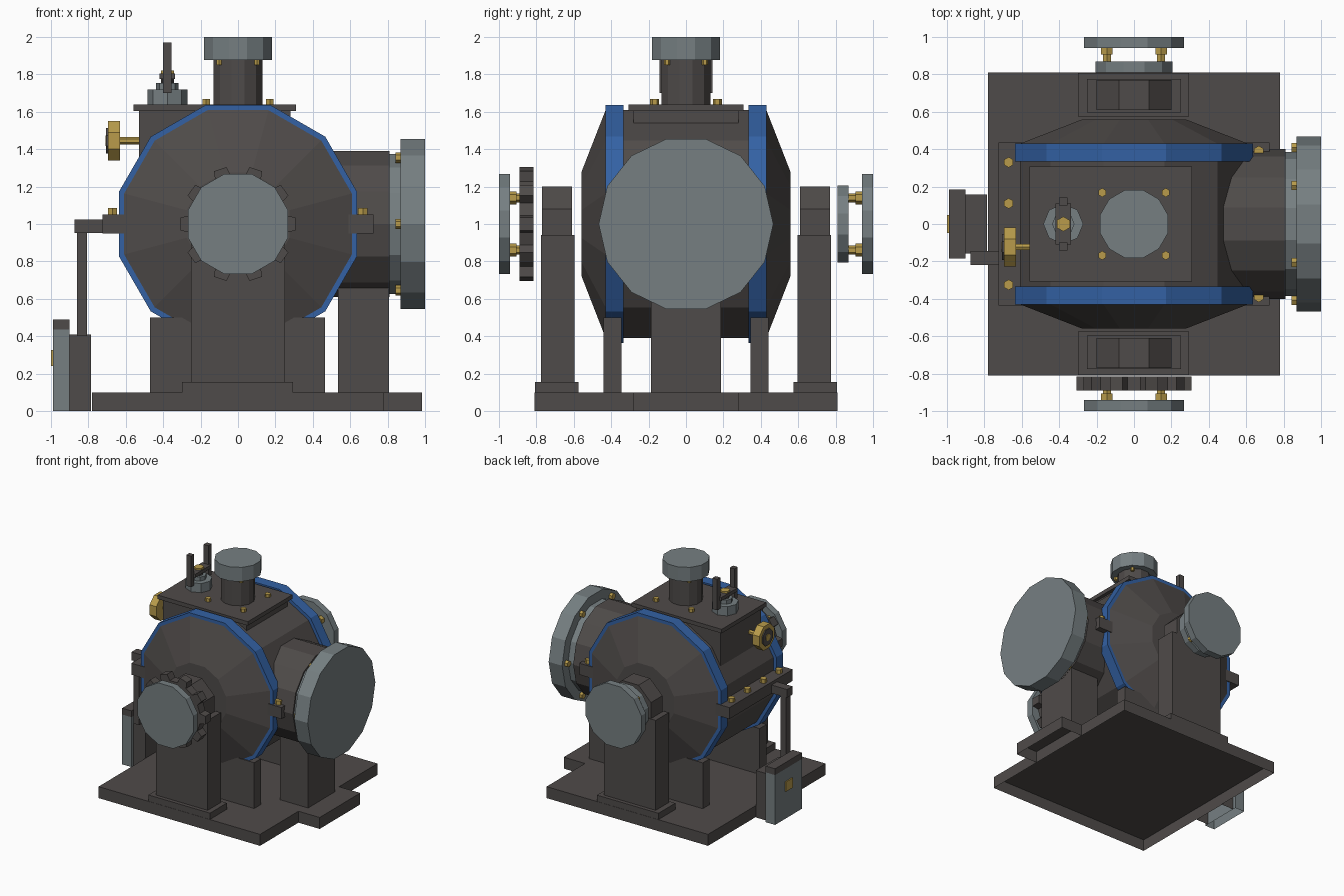
import bpy, bmesh, math

if "Cube" in bpy.data.objects:
    bpy.data.objects.remove(bpy.data.objects["Cube"])

def material(name, rgb):
    m = bpy.data.materials.new(name)
    m.diffuse_color = (*rgb, 1)
    m.use_nodes = True
    m.node_tree.nodes["Principled BSDF"].inputs["Base Color"].default_value = m.diffuse_color
    return m

IRON = material("dark_iron", (0.078, 0.070, 0.067))
STEEL = material("grey_steel", (0.180, 0.212, 0.222))
BLUE = material("blue_paint", (0.033, 0.120, 0.370))
BRASS = material("brass", (0.480, 0.330, 0.070))
FLAT = 15  # turns a 12-gon so a flat side faces up
MAP = {"x": lambda u, v, p: (p, u, v),
       "y": lambda u, v, p: (u, p, v),
       "z": lambda u, v, p: (u, v, p)}

def loft(name, mat, axis, rings, open_start=False):
    """rings: list of (position along axis, [(u, v), ...])"""
    bm = bmesh.new()
    rows = [[bm.verts.new(MAP[axis](u, v, p)) for u, v in pts] for p, pts in rings]
    n = len(rows[0])
    for a, b in zip(rows, rows[1:]):
        for i in range(n):
            j = (i + 1) % n
            bm.faces.new((a[i], a[j], b[j], b[i]))
    bm.faces.new(rows[-1])
    start = bm.faces.new(rows[0])
    bmesh.ops.recalc_face_normals(bm, faces=bm.faces)
    if open_start:
        bm.faces.remove(start)
    me = bpy.data.meshes.new(name)
    bm.to_mesh(me)
    bm.free()
    me.materials.append(mat)
    ob = bpy.data.objects.new(name, me)
    bpy.context.collection.objects.link(ob)
    return ob

def box(name, mat, x0, x1, y0, y1, z0, z1, open_bottom=False):
    pts = [(x0, y0), (x1, y0), (x1, y1), (x0, y1)]
    return loft(name, mat, "z", [(z0, pts), (z1, pts)], open_bottom)

def lathe(name, mat, axis, rings, c=(0, 0), n=12, phase=FLAT):
    """rings: list of (position along axis, radius)"""
    ang = [math.radians(phase + 360 * i / n) for i in range(n)]
    return loft(name, mat, axis, [(p, [(c[0] + r * math.cos(a), c[1] + r * math.sin(a))
                                       for a in ang]) for p, r in rings])

def bolt(name, axis, c, lo, hi, r=0.024):
    return lathe(name, BRASS, axis, [(lo, r), (hi, r)], c, 6, 30)

# base plate with side extension, both open underneath
box("base_plate", IRON, -.78, .78, -.81, .81, 0, .1, True)
box("base_extension", IRON, .78, .985, -.28, .28, 0, .1, True)

# main drum
lathe("drum", IRON, "y", [(-.56, .285), (-.43, .63), (.43, .63), (.56, .285)], (0, 1))
box("split_flange", IRON, -.725, .725, -.437, .437, .95, 1.05)
for y in (-.325, -.11, .11, .33):
    bolt("flange_bolt", "z", (-.67, y), 1.05, 1.085, .028)
for y in (-.39, .39):
    bolt("flange_bolt", "z", (.667, y), 1.05, 1.085, .028)

# parts mirrored front (-1) and back (1)
for s in (-1, 1):
    lathe("blue_band", BLUE, "y", [(s * .335, .66), (s * .43, .66)], (0, 1))
    box("drum_saddle", IRON, -.47, .465, *sorted((s * .345, s * .44)), .1, .5)
    box("pedestal_foot", IRON, -.3, .295, *sorted((s * .575, s * .808)), .1, .155)
    box("pedestal", IRON, -.25, .25, *sorted((s * .595, s * .775)), .155, .94)
    arch = [(-.2, .94), (.2, .94), (.2, 1.08), (.08, 1.2), (-.08, 1.2), (-.2, 1.08)]
    loft("bearing_cap", IRON, "y", [(s * .61, arch), (s * .77, arch)])
    lathe("end_disc", STEEL, "y", [(s * .94, .278), (s, .278)], (0, 1))
    inner = .87 if s > 0 else .89
    for x in (-.145, .145):
        for z in (.86, 1.14):
            bolt("disc_bolt_head", "y", (x, z), s * .905, s * .94, .035)
            bolt("disc_bolt_shank", "y", (x, z), s * inner, s * .905, .024)

# rear coupling disc and front gear
lathe("rear_coupling", STEEL, "y", [(.81, .212), (.868, .212)], (0, 1))
gear = []
for i in range(10):
    for off, r in ((-10, .258), (-6.5, .31), (6.5, .31), (10, .258)):
        a = math.radians(36 * i + off)
        gear.append((r * math.cos(a), 1 + r * math.sin(a)))
loft("gear", IRON, "y", [(-.815, gear), (-.89, gear)])

# side duct with flange and bolted cover
lathe("duct", IRON, "x", [(.3, .4), (.81, .4)], (0, 1), 14, 0)
lathe("duct_flange", STEEL, "x", [(.81, .385), (.875, .385)], (0, 1), 14, 0)
lathe("duct_cover", STEEL, "x", [(.87, .467), (1, .467)], (0, 1), 14, 0)
for i in range(6):
    a = math.radians(60 * i)
    bolt("duct_bolt", "x", (.41 * math.cos(a), 1 + .41 * math.sin(a)), .843, .875, .028)
box("duct_support", IRON, .535, .808, -.187, .187, .1, .68)

# top chest and lid
box("top_chest", IRON, -.53, .28, -.28, .28, 1.2, 1.605)
box("chest_lid", IRON, -.56, .31, -.308, .308, 1.605, 1.64)
for x in (-.17, .17):
    for y in (-.168, .168):
        bolt("lid_bolt", "z", (x, y), 1.64, 1.668)
        bolt("cap_bolt", "z", (x * .6, y * .6), 1.85, 1.876, .016)

# chimney
lathe("chimney", IRON, "z", [(1.64, .135), (1.88, .135)])
lathe("chimney_cap", STEEL, "z", [(1.876, .188), (2, .188)])

# relief valve
v = (-.378, 0)
lathe("valve_base", STEEL, "z", [(1.64, .107), (1.72, .107)], v, 8, 0)
lathe("valve_neck", STEEL, "z", [(1.72, .06), (1.755, .06)], v, 8, 0)
lathe("valve_stem", IRON, "z", [(1.755, .035), (1.78, .035)], v, 8, 0)
box("valve_crossbar", IRON, -.42, -.336, -.11, .11, 1.775, 1.805)
bolt("valve_nut", "z", v, 1.8, 1.82, .04)
for y in (-.12, .12):
    box("valve_post", IRON, -.4, -.355, y - .022, y + .022, 1.7, 1.97)

# handwheel on the chest side
w = (-.123, 1.445)
lathe("handwheel", BRASS, "x", [(-.695, .113), (-.63, .113)], w, 8, 22.5)
lathe("handwheel_recess", IRON, "x", [(-.705, .075), (-.69, .075)], w, 8, 22.5)
lathe("handwheel_hub", BRASS, "x", [(-.709, .03), (-.69, .03)], w, 8, 22.5)
lathe("handwheel_stem", BRASS, "x", [(-.63, .02), (-.5, .02)], w, 6, 30)

# control box with rod and arm
box("control_box", STEEL, -.99, -.9, -.185, .185, 0, .435, True)
box("control_box_lid", IRON, -.99, -.9, -.185, .185, .435, .49)
box("control_box_back", IRON, -.9, -.785, -.157, .157, 0, .41, True)
box("control_button", BRASS, -1, -.99, -.047, .047, .24, .325)
box("control_rod", IRON, -.862, -.808, -.21, -.15, .4, .96)
box("control_arm", IRON, -.875, -.72, -.22, -.145, .953, 1.025)
